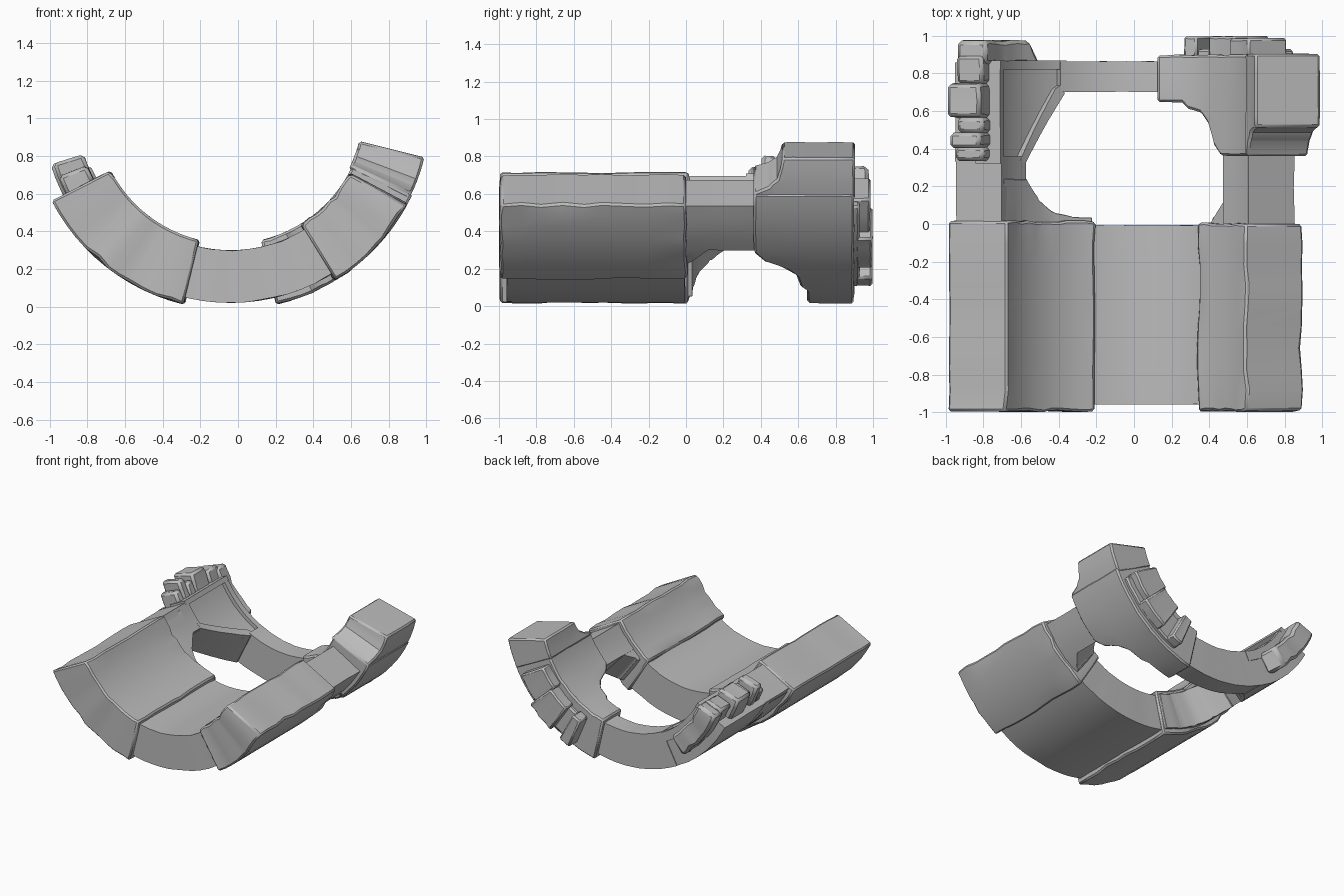
import bpy, bmesh, math, random
from mathutils import Vector

random.seed(4)
if "Cube" in bpy.data.objects:
    bpy.data.objects.remove(bpy.data.objects["Cube"], do_unlink=True)

CX, CZ = -0.04, 1.05           # axis of the vault
THIN = (0.75, 1.03)            # inner and outer radius of plain masonry
THICK = (0.715, 1.068)         # radii of the raised blocks

stone = bpy.data.materials.new("grey_stone")
stone.use_nodes = True
COLOUR = (0.5, 0.5, 0.5, 1)
stone.diffuse_color = COLOUR
stone.node_tree.nodes["Principled BSDF"].inputs["Base Color"].default_value = COLOUR


def arc_block(name, outline, radii, chip=0.012, bevel=0.012):
    """Bend a flat outline of (degrees from straight down, y) around the vault axis."""
    bm = bmesh.new()
    bm.faces.new([bm.verts.new((a, y, 0)) for a, y in outline])
    angles = [p[0] for p in outline]
    ys = [p[1] for p in outline]

    def cut(axis, start, stop, step):
        count = max(1, round((stop - start) / step))
        normal = Vector((1, 0, 0)) if axis == 0 else Vector((0, 1, 0))
        for i in range(1, count):
            bmesh.ops.bisect_plane(bm, geom=bm.verts[:] + bm.edges[:] + bm.faces[:], dist=0.0001,
                                   plane_co=normal * (start + (stop - start) * i / count),
                                   plane_no=normal)
    cut(0, min(angles), max(angles), 4)
    cut(1, min(ys), max(ys), 0.11)

    # worn rim: nudge the border inwards towards the middle
    middle = Vector((sum(angles) / len(angles), sum(ys) / len(ys), 0))
    rim = {v for e in bm.edges if e.is_boundary for v in e.verts}
    for v in rim:
        inward = middle - v.co
        v.co.x += math.copysign(random.uniform(0, chip) * 60, inward.x)
        v.co.y += math.copysign(random.uniform(0, chip), inward.y)

    # give thickness, then bend
    top = bmesh.ops.extrude_face_region(bm, geom=bm.faces[:])["geom"]
    outer = {g for g in top if isinstance(g, bmesh.types.BMVert)}
    borders = {v for f in bm.faces if len({w in outer for w in f.verts}) == 2 for v in f.verts}
    for v in bm.verts:
        r = radii[1] if v in outer else radii[0]
        if v in borders and random.random() < 0.3:
            r += random.uniform(0, chip * 1.5) * (-1 if v in outer else 1)
        a = math.radians(v.co.x)
        v.co = (CX + r * math.sin(a), v.co.y, CZ - r * math.cos(a))
    bmesh.ops.recalc_face_normals(bm, faces=bm.faces[:])

    mesh = bpy.data.meshes.new(name)
    bm.to_mesh(mesh)
    bm.free()
    mesh.materials.append(stone)
    mesh.polygons.foreach_set("use_smooth", [True] * len(mesh.polygons))
    mesh.set_sharp_from_angle(angle=math.radians(32))
    obj = bpy.data.objects.new(name, mesh)
    bpy.context.collection.objects.link(obj)
    if bevel:
        mod = obj.modifiers.new("worn_edges", "BEVEL")
        mod.width = bevel
        mod.segments = 1
        mod.limit_method = "ANGLE"
        mod.angle_limit = math.radians(40)
    return obj


def panel(name, a0, a1, y0, y1, radii, **kw):
    return arc_block(name, [(a0, y0), (a1, y0), (a1, y1), (a0, y1)], radii, **kw)


# front half of the vault
panel("front_floor_slab", -16, 34, -0.96, -0.005, THIN, chip=0.003, bevel=0)
panel("front_right_block", -63, -13, -1, 0.02, THICK)
panel("front_left_block", 31, 62, -1, 0.01, THICK)

# broken stubs around the opening
arc_block("right_broken_stub", [(-60, -0.05), (-14, -0.05), (-14, 0.03), (-22, 0.035),
                                (-31, 0.06), (-38, 0.13), (-45, 0.24), (-60, 0.24)], THIN, chip=0.006)
arc_block("left_broken_stub", [(34, -0.05), (58, -0.05), (58, 0.13), (43, 0.13), (37, 0.03)],
          (0.757, 1.024), chip=0.006)

# side piers linking front and back
panel("right_pier", -62, -45, -0.02, 0.36, (0.753, 1.027), chip=0.003, bevel=0)
panel("left_pier", 43, 60, -0.02, 0.4, THIN, chip=0.003, bevel=0)

# back rib and its right spandrel with a sunken panel
panel("back_rib", -28, 16, 0.7, 0.865, THIN, chip=0.003, bevel=0)
arc_block("right_spandrel", [(-62, 0.33), (-45, 0.33), (-26, 0.69), (-26, 0.86), (-62, 0.86)],
          (0.785, 1.033), chip=0.003, bevel=0)
arc_block("spandrel_slanted_rim", [(-49, 0.33), (-45, 0.33), (-26, 0.69), (-26, 0.75), (-30, 0.72)],
          (0.752, 0.83), chip=0.001, bevel=0)
panel("spandrel_back_rim", -60, -25, 0.82, 0.868, (0.755, 0.83), chip=0.001, bevel=0)
panel("spandrel_side_rim", -63, -60, 0.32, 0.868, (0.752, 0.9), chip=0.001, bevel=0)

# worn carved crest on the right back edge: start y, end y, top angle, outer radius
for i, (y0, y1, top, r) in enumerate([(0.33, 0.41, -69, 0.98), (0.4, 0.49, -73, 0.985),
                                      (0.48, 0.57, -70, 0.965), (0.56, 0.75, -73, 1.0),
                                      (0.74, 0.9, -70, 0.965)]):
    panel(f"right_crest_{i + 1}", top, -60, y0, y1, (0.815, r), chip=0.008, bevel=0.018)
arc_block("right_back_moulding", [(-69, 0.84), (-34, 0.84), (-39, 0.98), (-69, 0.98)],
          (0.8, 0.97), bevel=0.02)

# large left back corner: bracket, capital and rear moulding
arc_block("left_back_bracket", [(13, 0.65), (24, 0.65), (27, 0.61), (33, 0.59), (37, 0.53),
                                (40, 0.42), (44, 0.36), (65, 0.36), (65, 0.9), (36, 0.9),
                                (13, 0.9)], THICK, chip=0.004)
arc_block("left_back_capital", [(63, 0.36), (65, 0.36), (67, 0.44), (69.5, 0.485), (73, 0.505),
                                (76, 0.515), (76, 0.905), (63, 0.905)],
          (0.705, 1.062), chip=0.002)
panel("left_rear_moulding_base", 23, 60, 0.87, 0.93, (0.79, 1.03), chip=0.004)
panel("left_rear_moulding_lower", 23, 29, 0.88, 1, (0.77, 1.03), chip=0.006)
panel("left_rear_moulding_middle", 34, 48, 0.88, 1, (0.77, 1.03), chip=0.006)
panel("left_rear_moulding_upper", 47, 61, 0.88, 0.99, (0.74, 0.98), chip=0.006)
